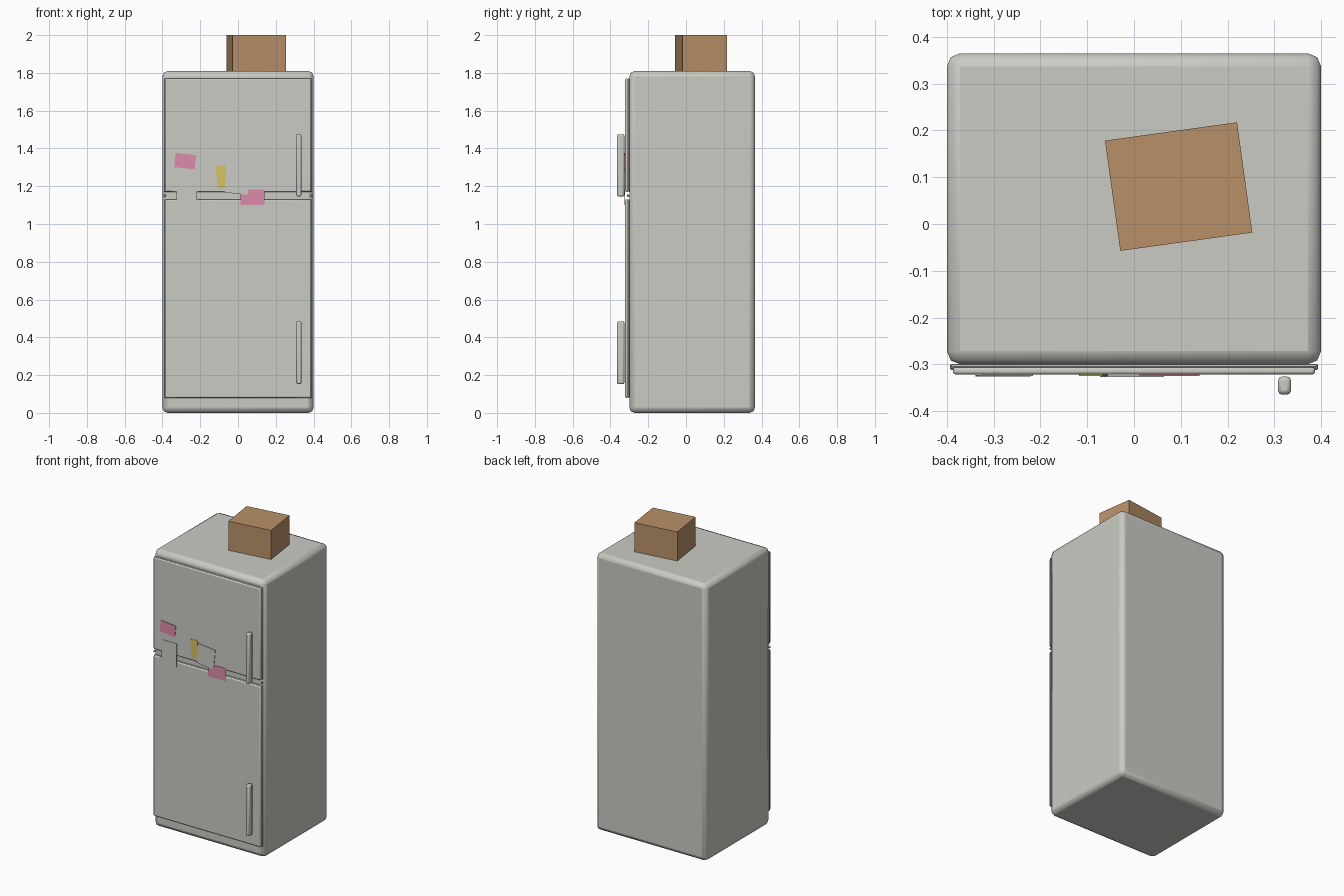
import bpy
import math

cube = bpy.data.objects.get("Cube")
if cube:
    bpy.data.objects.remove(cube, do_unlink=True)


def material(name, color):
    m = bpy.data.materials.new(name)
    m.use_nodes = True
    m.diffuse_color = (*color, 1)
    m.node_tree.nodes["Principled BSDF"].inputs["Base Color"].default_value = (*color, 1)
    return m


enamel = material("off white enamel", (0.60, 0.60, 0.56))
card = material("brown cardboard", (0.48, 0.28, 0.14))
pink = material("pink paper", (0.72, 0.26, 0.41))
yellow = material("yellow paper", (0.66, 0.55, 0.12))


def box(name, mat, x, y, z, bevel=0, segments=2, turn=(0, 0, 0)):
    """Box spanning the x, y and z ranges, with optional rounded edges."""
    lo, hi = zip(x, y, z)
    bpy.ops.mesh.primitive_cube_add(
        size=1, location=[(a + b) / 2 for a, b in zip(lo, hi)])
    ob = bpy.context.object
    ob.name = name
    ob.scale = [b - a for a, b in zip(lo, hi)]
    bpy.ops.object.transform_apply(location=False, rotation=False, scale=True)
    ob.rotation_euler = [math.radians(t) for t in turn]
    ob.data.materials.append(mat)
    if bevel:
        mod = ob.modifiers.new("rounded edges", "BEVEL")
        mod.width = bevel
        mod.segments = segments
        bpy.ops.object.shade_smooth_by_angle(angle=math.radians(50))
    return ob


# Cabinet
box("cabinet", enamel, (-0.4, 0.4), (-0.3, 0.365), (0, 1.81), 0.028)

# Doors, each with a thin seal behind and a bar handle in front
for label, z, grip in (("freezer", (1.17, 1.77), (1.145, 1.475)),
                       ("fridge", (0.08, 1.13), (0.152, 0.485))):
    box(label + "_door", enamel, (-0.387, 0.387), (-0.322, -0.306), z, 0.006)
    box(label + "_seal", enamel, (-0.392, 0.392), (-0.307, -0.299), z, 0.002, 1)
    box(label + "_handle", enamel, (0.308, 0.336), (-0.365, -0.326), grip, 0.009)

# Hinge tabs between the doors
for side, name in ((-1, "right_hinge"), (1, "left_hinge")):
    box(name, enamel, (side * 0.388 - 0.006, side * 0.388 + 0.006),
        (-0.312, -0.3), (1.143, 1.157), 0.003, 1)

# Paper notes on the doors
notes = (
    ("pink_note_upper", pink, (-0.335, -0.225), (1.295, 1.37), 6, -0.326),
    ("yellow_note", yellow, (-0.113, -0.061), (1.19, 1.31), -5, -0.325),
    ("pink_note_lower", pink, (0.012, 0.14), (1.1, 1.183), 0, -0.325),
    ("white_note_left", enamel, (-0.325, -0.216), (1.1, 1.25), 0, -0.325),
    ("white_note_middle", enamel, (-0.066, 0.058), (1.16, 1.29), 6, -0.327),
)
for name, mat, x, z, turn, y in notes:
    box(name, mat, x, (y, y + 0.003), z, turn=(0, turn, 0))

# Cardboard box on top
box("cardboard_box", card, (-0.047, 0.238), (-0.039, 0.199), (1.81, 2.0),
    turn=(0, 0, 7.9))
